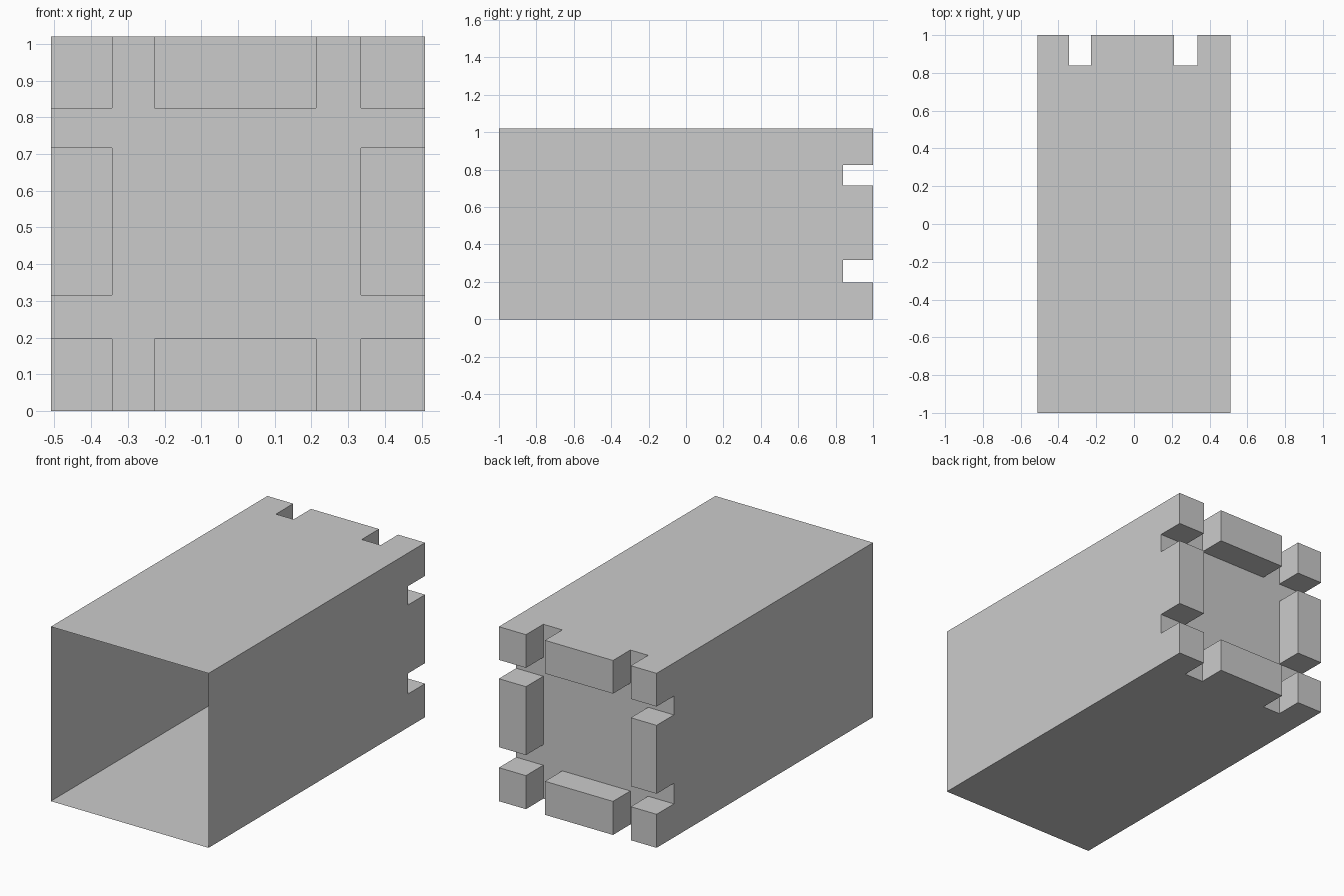
import bpy, bmesh, math

if "Cube" in bpy.data.objects:
    bpy.data.objects.remove(bpy.data.objects["Cube"])

# Grid lines across the back plate, and depths along y
XS = [-0.51, -0.343, -0.228, 0.212, 0.335, 0.51]
ZS = [0.0, 0.196, 0.316, 0.716, 0.826, 1.02]
Y_FRONT, Y_PLATE, Y_BACK = -1.0, 0.84, 1.0

bm = bmesh.new()

# Back plate: 5 x 5 cells facing +y
verts = [[bm.verts.new((x, Y_PLATE, z)) for z in ZS] for x in XS]
cells = {}
for i in range(5):
    for j in range(5):
        cells[i, j] = bm.faces.new((verts[i][j], verts[i][j + 1],
                                    verts[i + 1][j + 1], verts[i + 1][j]))

# Thin outer walls, open at the front
rim = [e for e in bm.edges if e.is_boundary]
wall = bmesh.ops.extrude_edge_only(bm, edges=rim)["geom"]
for v in wall:
    if isinstance(v, bmesh.types.BMVert):
        v.co.y = Y_FRONT

# Eight hollow blocks around the back rim
blocks = [f for (i, j), f in cells.items()
          if i % 2 == 0 and j % 2 == 0 and (i, j) != (2, 2)]
for f in bmesh.ops.extrude_discrete_faces(bm, faces=blocks)["faces"]:
    for v in f.verts:
        v.co.y = Y_BACK

# Merge coplanar faces and point normals outward
bmesh.ops.recalc_face_normals(bm, faces=bm.faces[:])
bmesh.ops.dissolve_limit(bm, angle_limit=math.radians(1),
                         verts=bm.verts[:], edges=bm.edges[:])
if max(bm.faces, key=lambda f: f.calc_center_median().z).normal.z < 0:
    bmesh.ops.reverse_faces(bm, faces=bm.faces[:])

mesh = bpy.data.meshes.new("notched_box")
bm.to_mesh(mesh)
bm.free()
bpy.context.collection.objects.link(bpy.data.objects.new("notched_box", mesh))
